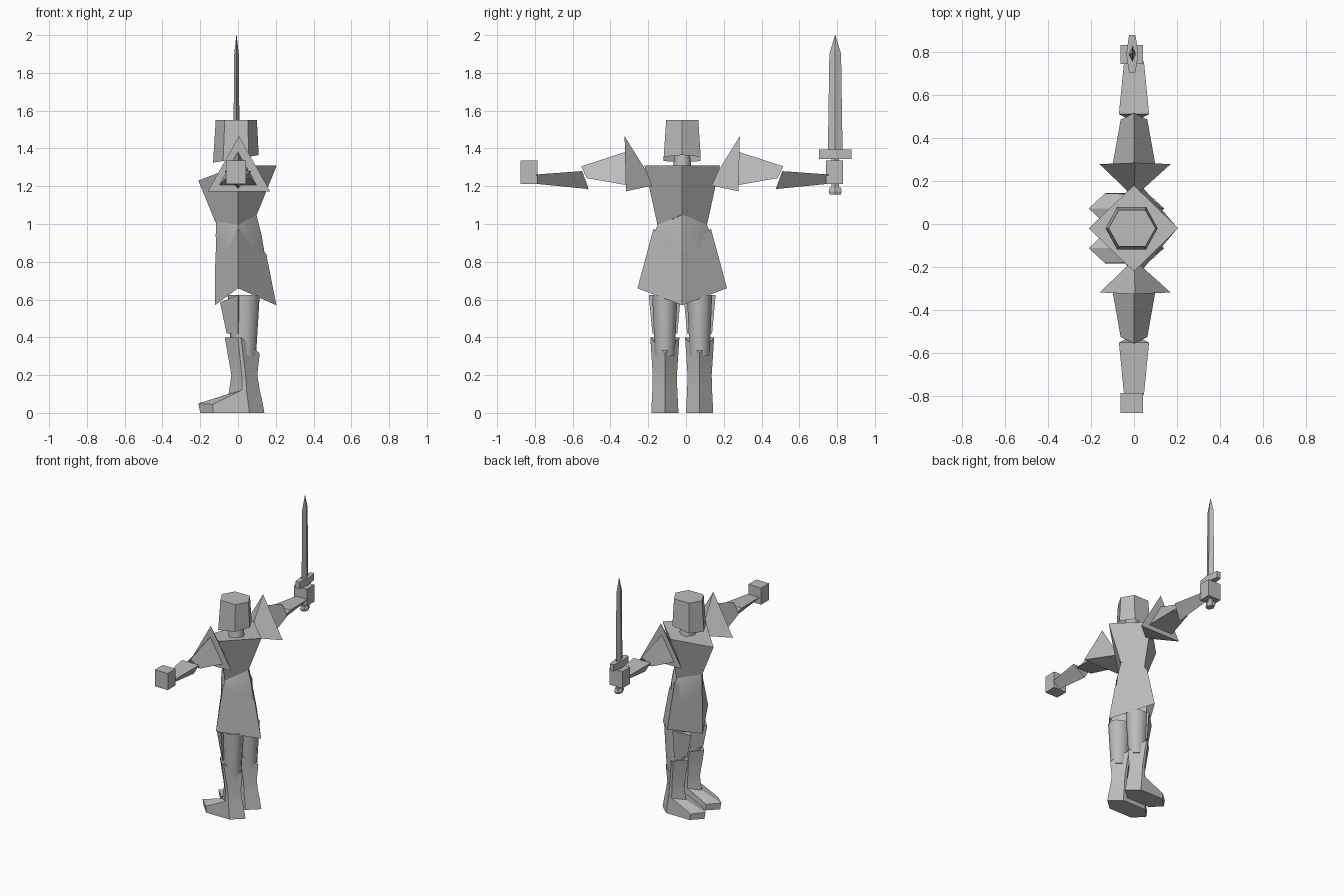
import bpy, bmesh, math
from mathutils import Vector

if "Cube" in bpy.data.objects:
    bpy.data.objects.remove(bpy.data.objects["Cube"])

steel = bpy.data.materials.new("grey_steel")
steel.diffuse_color = (0.5, 0.5, 0.5, 1)
steel.use_nodes = True
steel.node_tree.nodes["Principled BSDF"].inputs["Base Color"].default_value = steel.diffuse_color
CY = -0.02  # centre line of the body


def loft(name, rings, start=True, end=True, angle=30):
    """Join equal-sized rings of points into a skin, with optional end caps."""
    bm = bmesh.new()
    vs = [[bm.verts.new(p) for p in r] for r in rings]
    n = len(vs[0])
    for a, b in zip(vs, vs[1:]):
        for i in range(n):
            j = (i + 1) % n
            bm.faces.new((a[i], a[j], b[j], b[i]))
    if start:
        bm.faces.new(vs[0][::-1])
    if end:
        bm.faces.new(vs[-1])
    bmesh.ops.recalc_face_normals(bm, faces=bm.faces)
    me = bpy.data.meshes.new(name)
    bm.to_mesh(me)
    bm.free()
    me.materials.append(steel)
    ob = bpy.data.objects.new(name, me)
    bpy.context.collection.objects.link(ob)
    bpy.ops.object.select_all(action='DESELECT')
    ob.select_set(True)
    bpy.context.view_layer.objects.active = ob
    bpy.ops.object.shade_smooth_by_angle(angle=math.radians(angle))
    return ob


def diamond(front, side, back, cy=CY):
    """Four-point ring: front (x, z), sides (x, half width, z), back (x, z)."""
    sx, hy, sz = side
    return [(front[0], cy, front[1]), (sx, cy - hy, sz),
            (back[0], cy, back[1]), (sx, cy + hy, sz)]


def rounded(ring, bulge):
    """Add a bulged point between neighbours of a four-point ring."""
    pts = [Vector(p) for p in ring]
    mid = sum(pts, Vector()) / 4
    out = []
    for p, q in zip(pts, pts[1:] + pts[:1]):
        m = (p + q) / 2
        out += [p, mid + (m - mid) * bulge]
    return out


def ellipse(cx, cy, z, rx, ry, n):
    return [(cx + rx * math.cos(2 * math.pi * i / n),
             cy + ry * math.sin(2 * math.pi * i / n), z) for i in range(n)]


def box(name, x, y, z):
    return loft(name, [[(x[0], y[0], h), (x[1], y[0], h),
                        (x[1], y[1], h), (x[0], y[1], h)] for h in z])


# Torso: wide diamond shoulders narrowing to the waist
loft("breastplate", [
    diamond((-0.12, 1.01), (0, 0.13, 0.99), (0.10, 1.05)),
    diamond((-0.21, 1.23), (0, 0.20, 1.31), (0.205, 1.31))])

# Softer belly between breastplate and skirt
loft("belly", [
    rounded(diamond((-0.115, 1.03), (0, 0.125, 1.01), (0.095, 1.06)), 1.0),
    rounded(diamond((-0.118, 0.94), (0, 0.145, 0.96), (0.125, 0.94)), 1.15),
    rounded(diamond((-0.115, 0.80), (0, 0.155, 0.85), (0.145, 0.82)), 1.1)],
    angle=60)

# Flared hanging skirt, open at both ends
loft("skirt", [
    diamond((-0.12, 0.85), (0, 0.152, 0.975), (0.15, 0.84)),
    diamond((-0.122, 0.57), (0, 0.237, 0.66), (0.203, 0.57))],
    start=False, end=False)


# Six-sided helmet, open underneath, and the neck inside it
def hexagon(x0, x1, hy, z0, z1):
    w = x1 - x0
    zf = lambda t: z0 + (z1 - z0) * t
    return [(x0, CY, z0), (x0 + w * .22, CY - hy, zf(.22)),
            (x0 + w * .78, CY - hy, zf(.78)), (x1, CY, z1),
            (x0 + w * .78, CY + hy, zf(.78)), (x0 + w * .22, CY + hy, zf(.22))]


loft("helmet", [hexagon(-0.132, 0.11, 0.098, 1.325, 1.365),
                hexagon(-0.118, 0.10, 0.085, 1.55, 1.55)], start=False)
loft("neck", [ellipse(0, CY, 1.28, 0.055, 0.055, 10),
              ellipse(0, CY, 1.34, 0.05, 0.045, 10),
              ellipse(0, CY, 1.48, 0.04, 0.04, 10)], angle=60)

for s, tag in ((1, "right"), (-1, "left")):
    leg = CY + s * 0.092

    # Round thigh with a pointed plate over its front
    loft(tag + "_thigh", [ellipse(0.03, leg, 0.625, 0.085, 0.07, 10),
                          ellipse(0.03, leg, 0.30, 0.065, 0.055, 10)], angle=50)
    loft(tag + "_thigh_plate", [
        diamond((-0.095, 0.585), (0, 0.085, 0.625), (0.02, 0.62), leg),
        diamond((-0.06, 0.42), (0, 0.066, 0.42), (0.02, 0.42), leg)])

    # Boot: tip, front sides, rear sides and heel at each level
    rings = []
    for tip, sx, rx, hy, sz, heel in (
            ((-0.20, 0.0), -0.13, 0.06, 0.072, 0.0, (0.14, 0.0)),
            ((-0.21, 0.05), -0.135, 0.055, 0.070, 0.045, (0.127, 0.07)),
            ((-0.05, 0.10), 0.02, 0.045, 0.066, 0.12, (0.115, 0.12)),
            ((-0.035, 0.20), 0.02, 0.04, 0.064, 0.20, (0.102, 0.20)),
            ((-0.07, 0.40), 0.0, 0.015, 0.077, 0.40, (0.115, 0.315))):
        rings.append([(tip[0], leg, tip[1]), (sx, leg - hy, sz),
                      (rx, leg - hy, sz), (heel[0], leg, heel[1]),
                      (rx, leg + hy, sz), (sx, leg + hy, sz)])
    loft(tag + "_boot", rings)

    def tri(d, hx, tip, flat, dx=0.0, lean=0.0):
        """Triangular arm section at distance d, with its tip up or down."""
        y = CY + s * d
        return [(dx - hx, y, flat), (dx + hx, y, flat), (dx, y + s * lean, tip)]

    # Shoulder guard: triangular pyramid pointing inwards
    loft(tag + "_shoulder_guard", [tri(0.15, 0.006, 1.215, 1.205),
                                   tri(0.298, 0.165, 1.465, 1.173, 0.005, 0.007)])

    # Upper arm has its ridge up, forearm has its ridge down
    loft(tag + "_upper_arm", [tri(0.29, 0.10, 1.385, 1.205),
                              tri(0.505, 0.062, 1.305, 1.243, 0, 0.03)])
    loft(tag + "_forearm", [tri(0.53, 0.07, 1.185, 1.28, 0, -0.035),
                            tri(0.775, 0.046, 1.213, 1.262)])

box("left_fist", (-0.063, 0.042), (-0.877, -0.785), (1.213, 1.335))
box("right_fist", (-0.063, 0.042), (0.742, 0.83), (1.213, 1.337))

# Sword held upright in the right fist
SX, SY = -0.008, 0.79
loft("sword_blade", [ellipse(SX, SY, 1.38, 0.017, 0.039, 4),
                     ellipse(SX, SY, 1.90, 0.012, 0.031, 4),
                     ellipse(SX, SY, 2.00, 0.001, 0.001, 4)])
loft("sword_guard", [
    [(SX + x, SY + y, z) for x, y in (
        (-.015, -.087), (.015, -.087), (.028, 0), (.015, .087),
        (-.015, .087), (-.028, 0))] for z in (1.345, 1.394)])
loft("sword_grip", [ellipse(SX, SY, z, 0.018, 0.022, 6) for z in (1.175, 1.36)])
loft("sword_pommel", [ellipse(SX, SY, 1.155, 0.025, 0.034, 6),
                      ellipse(SX, SY, 1.172, 0.031, 0.040, 6),
                      ellipse(SX, SY, 1.192, 0.025, 0.034, 6)])
